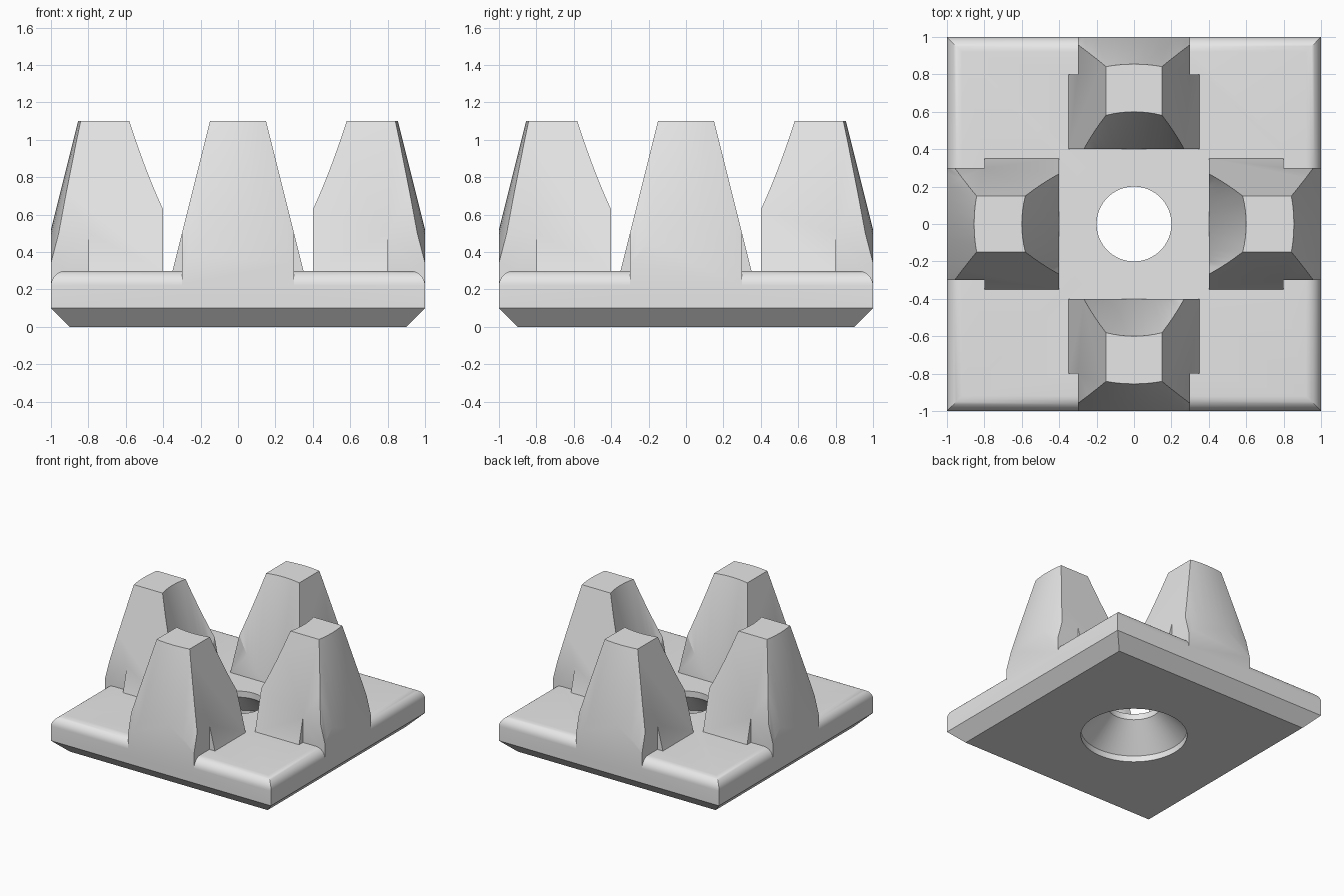
import bpy, bmesh, math

cube = bpy.data.objects.get("Cube")
if cube:
    bpy.data.objects.remove(cube, do_unlink=True)


def loft(name, rings):
    """Closed solid through a stack of matching rings, capped at both ends."""
    bm = bmesh.new()
    loops = [[bm.verts.new(p) for p in ring] for ring in rings]
    n = len(loops[0])
    for a, b in zip(loops, loops[1:]):
        for i in range(n):
            j = (i + 1) % n
            bm.faces.new((a[i], a[j], b[j], b[i]))
    bm.faces.new(loops[0])
    bm.faces.new(loops[-1])
    bmesh.ops.recalc_face_normals(bm, faces=bm.faces)
    mesh = bpy.data.meshes.new(name)
    bm.to_mesh(mesh)
    bm.free()
    obj = bpy.data.objects.new(name, mesh)
    bpy.context.collection.objects.link(obj)
    return obj


def square(h, z):
    return [(-h, -h, z), (h, -h, z), (h, h, z), (-h, h, z)]


def circle(r, z, n=64):
    return [(r * math.cos(math.tau * i / n), r * math.sin(math.tau * i / n), z)
            for i in range(n)]


def combine(obj, other, operation):
    """Apply a boolean and remove the helper."""
    bpy.context.view_layer.objects.active = obj
    mod = obj.modifiers.new("combine", 'BOOLEAN')
    mod.operation = operation
    mod.solver = 'EXACT'
    mod.object = other
    bpy.ops.object.modifier_apply(modifier=mod.name)
    bpy.data.objects.remove(other, do_unlink=True)


# Base plate: chamfered below, rounded above
TOP, ROUND = 0.3, 0.08
profile = [(0.9, 0), (1, 0.1)]
for k in range(9):
    a = k / 8 * math.pi / 2
    profile.append((1 - ROUND + ROUND * math.cos(a), TOP - ROUND + ROUND * math.sin(a)))
plate = loft("toothed_plate", [square(h, z) for h, z in profile])

# Countersunk centre hole
combine(plate, loft("hole_cutter", [circle(r, z) for r, z in
        [(0.4, -0.1), (0.4, 0.05), (0.2, 0.25), (0.2, 0.4)]]), 'DIFFERENCE')

# One tooth: tapered wedge, stepped footprint, conical inner and outer faces
PEAK, SLOPE = 1.1, 0.25
wedge = [(-0.3875, 0.15), (0.3875, 0.15), (0.15, PEAK), (-0.15, PEAK)]
tooth = loft("tooth", [[(x, y, z) for x, z in wedge] for y in (0.2, 1.2)])
half = [(0.4, 0.4), (0.4, 0.8), (0.3, 0.8), (0.3, 1)]
plan = half + [(-x, y) for x, y in reversed(half)]
combine(tooth, loft("footprint", [[(x, y, z) for x, y in plan] for z in (0, 1.3)]),
        'INTERSECT')


def cone(name, peak_radius):
    return loft(name, [circle(peak_radius + SLOPE * (PEAK - z) * side, z, 96)
                       for z, side in ((0, SIDE), (1.3, SIDE))])


SIDE = 1
combine(tooth, cone("outer_cone", 0.855), 'INTERSECT')
SIDE = -1
combine(tooth, cone("inner_cone", 0.6), 'DIFFERENCE')

# Four teeth by exact quarter turns, merged into the plate
for turn in range(4):
    copy = bpy.data.objects.new("tooth_copy", tooth.data.copy())
    bpy.context.collection.objects.link(copy)
    for v in copy.data.vertices:
        x, y, z = v.co
        for _ in range(turn):
            x, y = -y, x
        v.co = (x, y, z)
    combine(plate, copy, 'UNION')
bpy.data.objects.remove(tooth, do_unlink=True)

# Plain grey material
grey = bpy.data.materials.new("light_grey")
grey.use_nodes = True
colour = (0.8, 0.8, 0.8, 1)
grey.diffuse_color = colour
grey.node_tree.nodes["Principled BSDF"].inputs["Base Color"].default_value = colour
plate.data.materials.clear()
plate.data.materials.append(grey)

# Smooth rounded surfaces, sharp edges elsewhere
bpy.ops.object.select_all(action='DESELECT')
plate.select_set(True)
bpy.context.view_layer.objects.active = plate
bpy.ops.object.shade_smooth_by_angle(angle=math.radians(30))
